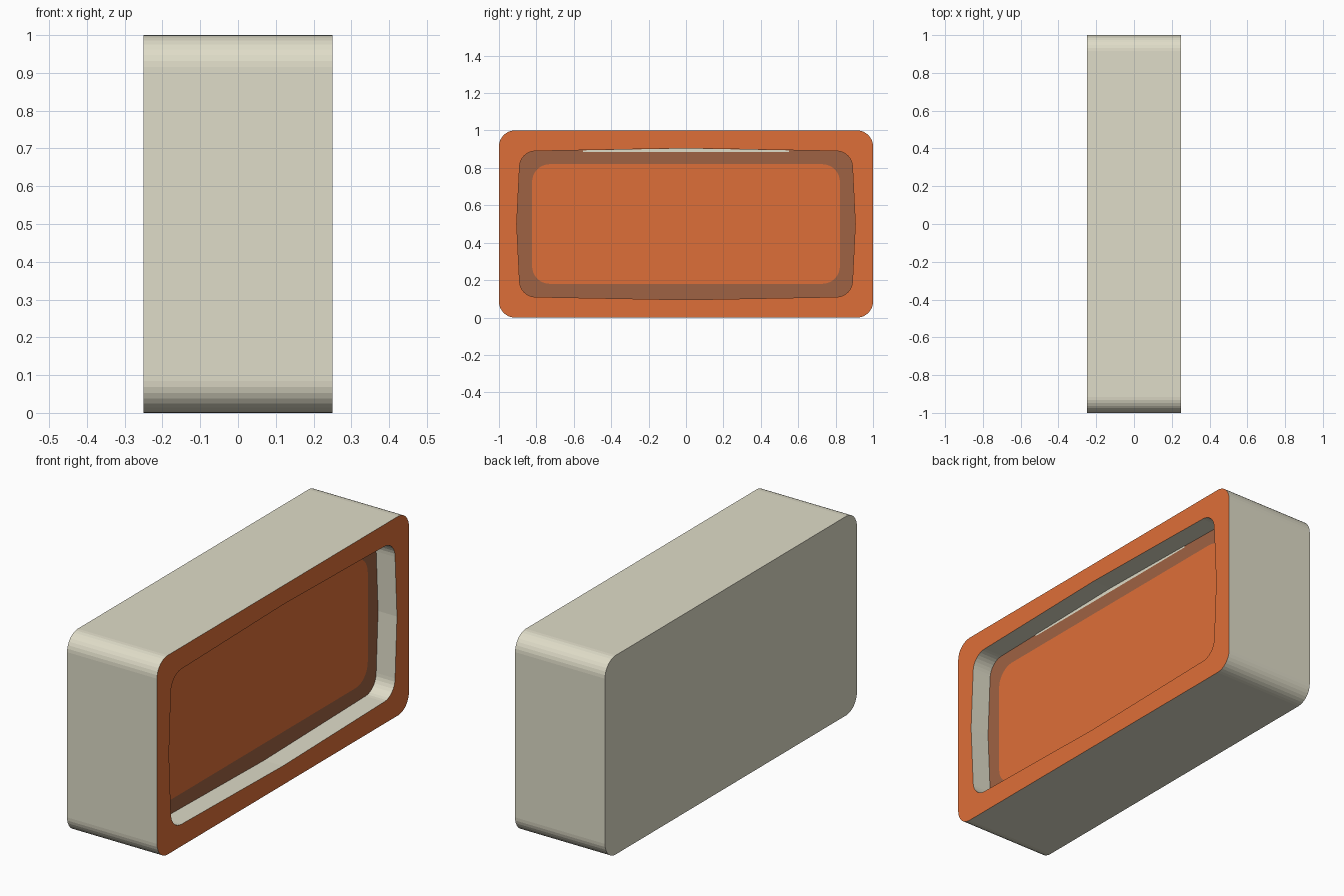
import bpy, bmesh, math

if "Cube" in bpy.data.objects:
    bpy.data.objects.remove(bpy.data.objects["Cube"])


def material(name, srgb):
    lin = [((c / 255 + 0.055) / 1.055) ** 2.4 for c in srgb]
    m = bpy.data.materials.new(name)
    m.diffuse_color = (*lin, 1)
    m.use_nodes = True
    m.node_tree.nodes["Principled BSDF"].inputs["Base Color"].default_value = m.diffuse_color
    return m


cream = material("cream", (223, 220, 200))
orange = material("orange", (222, 111, 56))
brown = material("brown", (159, 98, 67))


def loop(x, hy, hz, r, bulge=0.0, seg=8):
    """Rounded rectangle in the YZ plane, with side midpoints pushed out by bulge."""
    pts = []
    corners = [(1, 1, 0), (-1, 1, 90), (-1, -1, 180), (1, -1, 270)]
    mids = [(0, hz + bulge), (-hy - bulge, 0), (0, -hz - bulge), (hy + bulge, 0)]
    for (sy, sz, a0), (my, mz) in zip(corners, mids):
        for i in range(seg + 1):
            a = math.radians(a0 + 90 * i / seg)
            pts.append((x, sy * (hy - r) + r * math.cos(a),
                        0.5 + sz * (hz - r) + r * math.sin(a)))
        pts.append((x, my, 0.5 + mz))
    return pts


def build(name, bands, caps, mat):
    """Quad bands between pairs of loops, plus capped loops (flag = flip)."""
    bm = bmesh.new()
    for a, b in bands:
        va = [bm.verts.new(p) for p in a]
        vb = [bm.verts.new(p) for p in b]
        for i in range(len(a)):
            j = (i + 1) % len(a)
            bm.faces.new((va[i], va[j], vb[j], vb[i]))
    for pts, flip in caps:
        vs = [bm.verts.new(p) for p in pts]
        bm.faces.new(vs[::-1] if flip else vs)
    bmesh.ops.remove_doubles(bm, verts=bm.verts, dist=1e-5)
    me = bpy.data.meshes.new(name)
    bm.to_mesh(me)
    bm.free()
    me.materials.append(mat)
    ob = bpy.data.objects.new(name, me)
    bpy.context.collection.objects.link(ob)
    return ob


FRONT, FLOOR = 0.25, 0.145
back = loop(-FRONT, 1.0, 0.5, 0.085)
front = loop(FRONT, 1.0, 0.5, 0.085)
rim = loop(FRONT, 0.89, 0.39, 0.085, 0.015)
well = loop(FLOOR, 0.89, 0.39, 0.085, 0.015)
panel = loop(FLOOR, 0.823, 0.32, 0.095)

# outer case with closed back, and the walls of the recess
build("case", [(front, back)], [(back, True)], cream)
build("recess_wall", [(well, rim)], [], cream)

# front frame, recessed border and inner panel
build("front_frame", [(rim, front)], [], orange)
build("recess_border", [(panel, well)], [], brown)
build("inner_panel", [], [(panel, False)], orange)

# thin pale strip along the top of the recess
x = FLOOR + 0.003
build("top_strip", [], [([(x, -0.55, 0.885), (x, 0.55, 0.885), (x, 0.55, 0.894),
                          (x, 0, 0.904), (x, -0.55, 0.894)], False)], cream)

# consistent outward facing
for ob in bpy.data.objects:
    if ob.name in ("front_frame", "recess_border", "inner_panel", "top_strip"):
        for p in ob.data.polygons:
            if p.normal.x < 0:
                p.flip()
    else:
        inward = ob.name == "recess_wall"
        for p in ob.data.polygons:
            c = p.center
            out = p.normal.x * c.x * 4 + p.normal.y * c.y + p.normal.z * (c.z - 0.5)
            if (out > 0) == inward:
                p.flip()
    ob.data.update()
